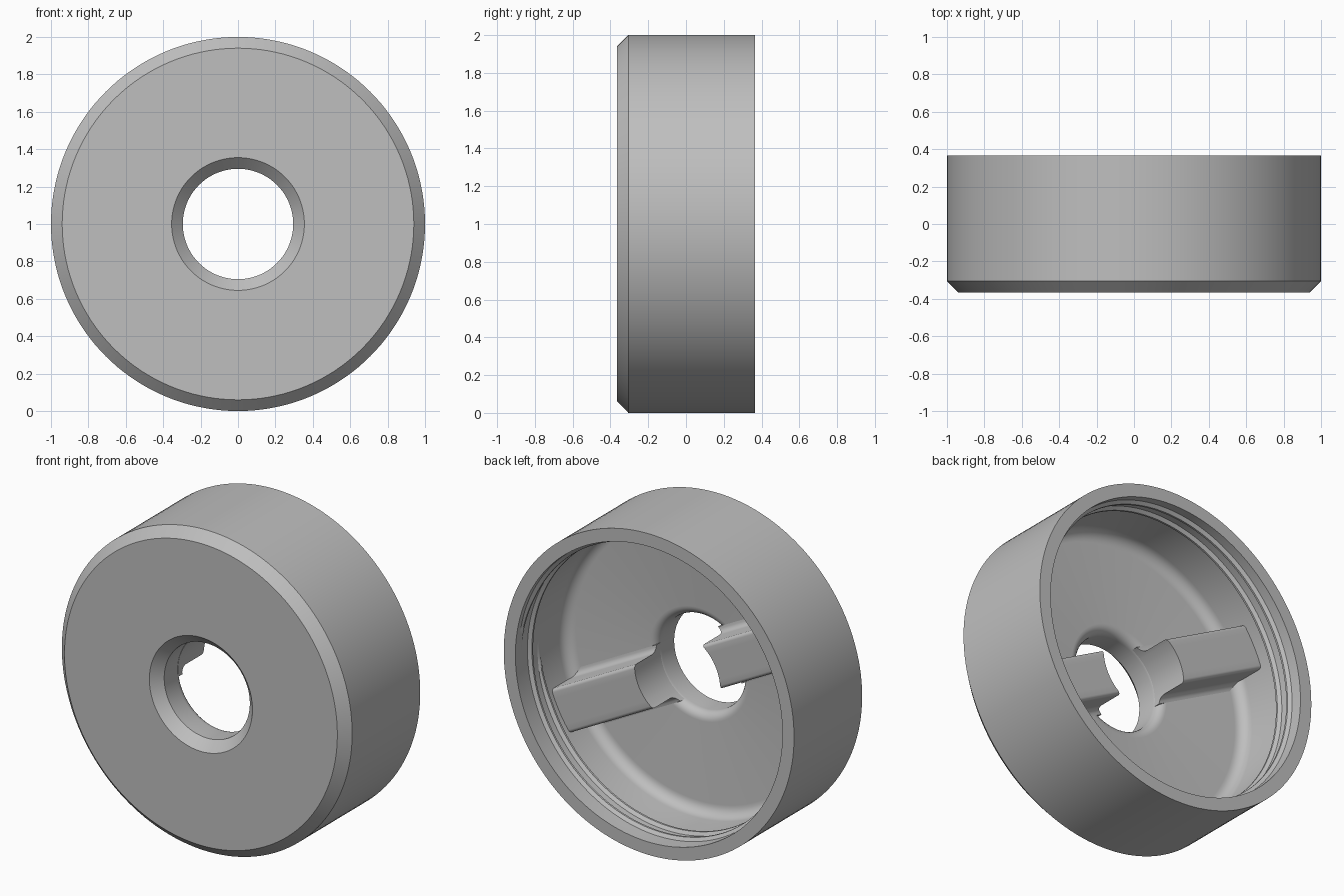
import bpy, bmesh, math
from mathutils import Matrix

cube = bpy.data.objects.get("Cube")
if cube:
    bpy.data.objects.remove(cube, do_unlink=True)

HALF = 0.365       # half the depth
FLOOR = -0.13      # inner floor of the cup
WALL = 0.92        # inner wall radius
HOLE = 0.295       # central hole radius
CHAMFER = 0.06
RIB_TOP = 0.085
RIB_ANGLE = 28
CENTRE = Matrix.Translation((0, 0, 1))

grey = bpy.data.materials.new("plain grey")
grey.use_nodes = True
colour = (0.52, 0.52, 0.52, 1)
grey.diffuse_color = colour
grey.node_tree.nodes["Principled BSDF"].inputs["Base Color"].default_value = colour


def finish(name, bm, matrix=CENTRE):
    bmesh.ops.recalc_face_normals(bm, faces=bm.faces)
    bm.transform(matrix)
    mesh = bpy.data.meshes.new(name)
    bm.to_mesh(mesh)
    bm.free()
    mesh.materials.append(grey)
    obj = bpy.data.objects.new(name, mesh)
    bpy.context.collection.objects.link(obj)
    bpy.ops.object.select_all(action='DESELECT')
    obj.select_set(True)
    bpy.context.view_layer.objects.active = obj
    bpy.ops.object.shade_smooth_by_angle(angle=math.radians(30))
    return obj


def arc(cx, cy, r, start, end, steps=6):
    angles = [math.radians(start + (end - start) * i / steps) for i in range(steps + 1)]
    return [(cx + r * math.cos(a), cy + r * math.sin(a)) for a in angles]


def bridge(bm, rings, closed):
    """Skin a list of equal vertex loops."""
    count = len(rings)
    for i in range(count if closed else count - 1):
        a, b = rings[i], rings[(i + 1) % count]
        n = len(a)
        for j in range(n):
            k = (j + 1) % n
            bm.faces.new((a[j], a[k], b[k], b[j]))


# Cup body: closed profile of (radius, depth) turned about the y axis
f, g = 0.07, 0.055
profile = [(1 - CHAMFER, -HALF), (1, CHAMFER - HALF), (1, HALF), (WALL, HALF)]
profile += arc(WALL - f, FLOOR + f, f, 0, -90)
profile += arc(HOLE + g, FLOOR - g, g, 90, 180)
profile += [(HOLE, CHAMFER - HALF), (HOLE + CHAMFER, -HALF)]
bm = bmesh.new()
SEGMENTS = 144
rings = []
for i in range(SEGMENTS):
    t = math.tau * i / SEGMENTS
    rings.append([bm.verts.new((r * math.cos(t), y, r * math.sin(t))) for r, y in profile])
bridge(bm, rings, True)
finish("cup_body", bm)

# Two ribs: cross-section columns, ends curved to follow the hole and the wall
half, edge, foot = 0.135, 0.02, 0.04
side = arc(half - edge, RIB_TOP - edge, edge, 90, 0, 4)
side += arc(half + foot, FLOOR + foot, foot, 180, 270, 5)
middle = [(half * i / 5, RIB_TOP) for i in range(-3, 4)]
section = [(-w, y) for w, y in reversed(side)] + middle + side
base = FLOOR - 0.04
for number, name in enumerate(("left_rib", "right_rib")):
    bm = bmesh.new()
    rows = []
    for w, top in section:
        inner = math.sqrt(HOLE ** 2 - w ** 2) + 0.001
        outer = math.sqrt((WALL + 0.03) ** 2 - w ** 2)
        corners = ((inner, top), (outer, top), (outer, base), (inner, base))
        rows.append([bm.verts.new((x, y, w)) for x, y in corners])
    bridge(bm, rows, False)
    bm.faces.new(rows[0])
    bm.faces.new(rows[-1])
    turn = Matrix.Rotation(math.radians(RIB_ANGLE) + math.pi * number, 4, 'Y')
    finish(name, bm, CENTRE @ turn)

# Internal screw thread: tapered triangular ridge wound inside the mouth
bm = bmesh.new()
turns, pitch, steps = 2, 0.09, 240
rings = []
for i in range(steps + 1):
    t = math.tau * turns * i / steps
    y = HALF - 0.05 - pitch * t / math.tau
    height = 0.02 * min(1, i / 8, (steps - i) / 8)
    points = ((WALL + 0.005, -0.025), (WALL - height, -0.006),
              (WALL - height, 0.006), (WALL + 0.005, 0.025))
    rings.append([bm.verts.new((r * math.cos(t), y + dy, r * math.sin(t))) for r, dy in points])
bridge(bm, rings, False)
bm.faces.new(rings[0])
bm.faces.new(rings[-1])
finish("screw_thread", bm)
